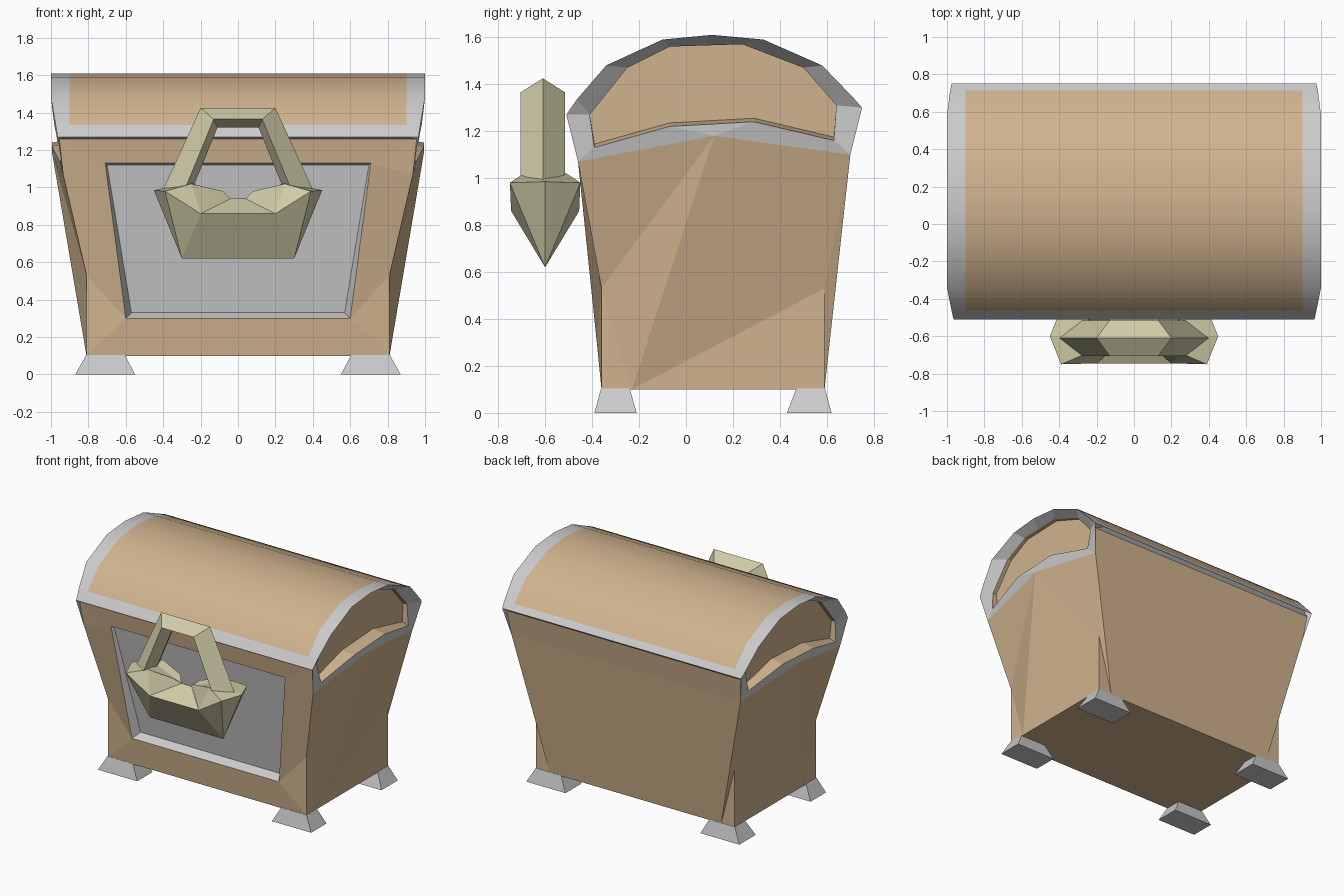
import bpy, bmesh, math

if "Cube" in bpy.data.objects:
    bpy.data.objects.remove(bpy.data.objects["Cube"])


def material(name, rgb):
    m = bpy.data.materials.new(name)
    m.diffuse_color = (*rgb, 1)
    m.use_nodes = True
    m.node_tree.nodes["Principled BSDF"].inputs["Base Color"].default_value = m.diffuse_color
    return m


WOOD = material("wood", (0.63, 0.45, 0.27))
BRASS = material("pale_brass", (0.63, 0.60, 0.39))
GREY = material("iron", (0.8, 0.8, 0.8))


class Part:
    """Collects faces by coordinate, welding shared corners."""

    def __init__(self, name, mats):
        self.name, self.mats = name, mats
        self.bm, self.cache = bmesh.new(), {}

    def vert(self, p):
        k = tuple(round(c, 4) for c in p)
        if k not in self.cache:
            self.cache[k] = self.bm.verts.new(k)
        return self.cache[k]

    def face(self, *pts, mat=0, smooth=False):
        vs = list(dict.fromkeys(self.vert(p) for p in pts))
        if len(vs) > 2:
            f = self.bm.faces.new(vs)
            f.material_index, f.smooth = mat, smooth

    def finish(self):
        bmesh.ops.recalc_face_normals(self.bm, faces=self.bm.faces)
        for e in self.bm.edges:
            if len(e.link_faces) == 2 and e.calc_face_angle(0) > math.radians(35):
                e.smooth = False
        me = bpy.data.meshes.new(self.name)
        self.bm.to_mesh(me)
        self.bm.free()
        for m in self.mats:
            me.materials.append(m)
        ob = bpy.data.objects.new(self.name, me)
        bpy.context.collection.objects.link(ob)
        return ob


def flip(p, s):
    return (p[0] * s, p[1], p[2])


# Shared corner points on the +x side
bot_f, bot_b = (.81, -.36, .1), (.81, .59, .1)
knee_f, knee_b = (.81, -.36, .53), (.81, .59, .53)
top_f, top_b, mid = (.935, -.46, 1.07), (.935, .70, 1.10), (.993, .12, 1.18)
lip_f, lip_b = (.955, -.485, 1.26), (.955, .725, 1.28)
foot_s, foot_b = (.81, -.23, .1), (.70, .59, .1)
rec0, rec1 = (.60, -.38, .30), (.71, -.466, 1.13)
pan0, pan1 = (.57, -.32, .33), (.70, -.445, 1.12)

# Flared body with a recessed front panel
body = Part("body", [WOOD, GREY])
for s in (1, -1):
    def tri(*pts, mat=0):
        body.face(*[flip(p, s) for p in pts], mat=mat)
    tri(bot_f, knee_f, foot_s)
    tri(knee_f, top_f, mid)
    tri(knee_f, mid, foot_s)
    tri(foot_s, mid, knee_b)
    tri(mid, top_b, knee_b)
    tri(foot_s, knee_b, bot_b)
    tri(foot_b, bot_b, knee_b)
    tri(foot_b, knee_b, top_b)
    tri(bot_f, knee_f, rec0)
    tri(knee_f, top_f, rec1, rec0)
    tri(top_f, lip_f, rec1)
    tri(rec0, rec1, pan1, pan0, mat=1)


def span(part, a, b, mat=0):
    part.face(flip(a, -1), a, b, flip(b, -1), mat=mat)


span(body, bot_f, rec0)
span(body, rec0, pan0, 1)
span(body, pan0, pan1, 1)
span(body, pan1, rec1, 1)
span(body, rec1, lip_f)
span(body, foot_b, top_b)
span(body, top_b, lip_b)
body.face(bot_f, foot_s, bot_b, foot_b, flip(foot_b, -1), flip(bot_b, -1),
          flip(foot_s, -1), flip(bot_f, -1))
body.finish()

# Arched lid with grey rims and recessed ends
arc = [(-.51, 1.27), (-.465, 1.335), (-.34, 1.48), (-.10, 1.59), (.11, 1.61),
       (.33, 1.59), (.58, 1.48), (.715, 1.34), (.75, 1.30)]
arc_x = [.965, .975, 1, 1, 1, 1, 1, .983, .975]
inner = [(-.41, 1.27), (-.41, 1.27), (-.25, 1.47), (-.07, 1.56), (.08, 1.565),
         (.24, 1.57), (.50, 1.47), (.64, 1.31), (.64, 1.31)]
low = [(.95, .63, 1.16), (.995, .29, 1.24), (.995, -.07, 1.22), (.95, -.39, 1.13)]

lid = Part("lid", [WOOD, GREY])
edge = [(x, y, z) for x, (y, z) in zip(arc_x, arc)]
for i in range(8):
    a, b = edge[i], edge[i + 1]
    a9, b9 = (.9, *a[1:]), (.9, *b[1:])
    lid.face(flip(a9, -1), a9, b9, flip(b9, -1), mat=0 if 0 < i < 7 else 1, smooth=True)
    for s in (1, -1):
        lid.face(*[flip(p, s) for p in (a9, a, b, b9)], mat=1, smooth=True)

outer = edge + [top_b, mid, mid, top_f]
ring = [(.93, y, z) for y, z in inner] + low
panel = [(.9, y, z) for y, z in inner] + [(.9, y, z + .015) for _, y, z in low]
n = len(outer)
for s in (1, -1):
    O, R, P = [[flip(p, s) for p in loop] for loop in (outer, ring, panel)]
    for i in range(n):
        j = (i + 1) % n
        lid.face(O[i], O[j], R[j], R[i], mat=1)
        lid.face(R[i], R[j], P[j], P[i])
    lid.face(*P)
    lid.face(O[0], O[-1], flip(lip_f, s), flip((.9, *arc[0]), s), mat=1)
    lid.face(O[8], O[9], flip(lip_b, s), flip((.9, *arc[8]), s), mat=1)
for lip, (y, z) in ((lip_f, arc[0]), (lip_b, arc[8])):
    span(lid, lip, (.9, y, z), 1)
lid.finish()


# Tapered feet
def foot(name, s, y0, y1, t0, t1):
    p = Part(name, [])
    b = [(.55, y0, 0), (.87, y0, 0), (.87, y1, 0), (.55, y1, 0)]
    t = [(.605, t0, .104), (.812, t0, .104), (.812, t1, .104), (.605, t1, .104)]
    b, t = [[flip(q, s) for q in loop] for loop in (b, t)]
    p.face(*b)
    p.face(*t)
    for i in range(4):
        j = (i + 1) % 4
        p.face(b[i], b[j], t[j], t[i])
    p.finish()


for side, s in (("right", 1), ("left", -1)):
    foot("front_foot_" + side, s, -.39, -.21, -.362, -.24)
    foot("back_foot_" + side, s, .43, .62, .47, .592)

# Faceted padlock body, mirrored left-right and front-back about its own centre
CY = -.60
lock = Part("padlock_body", [BRASS])
for s in (1, -1):
    for d in (1, -1):
        def q(x, dy, z):
            return (x * s, CY - dy * d, z)
        A, B, C, D = q(.2, .145, .86), q(.39, .15, .98), q(.45, 0, .985), q(.3, 0, .62)
        E, T, N = q(.25, .09, 1.02), q(.25, 0, 1.025), q(.04, 0, .94)
        M = q(.08, .04, .98)
        lock.face(A, B, D)
        lock.face(B, C, D)
        lock.face(A, B, E)
        lock.face(A, E, M, N)
        lock.face(E, T, N, M)
        lock.face(B, C, T, E)
        if s == 1:
            lock.face(A, D, flip(D, -1), flip(A, -1))
            lock.face(A, N, flip(N, -1), flip(A, -1))
lock.finish()

# Shackle: diamond section swept up, across and down
shackle = Part("padlock_shackle", [BRASS])
foot_sec = [(.40, -.61, .99), (.28, -.705, 1.0), (.24, -.61, 1.0), (.28, -.515, 1.0)]
top_sec = [(.20, -.61, 1.425), (.13, -.705, 1.365), (.11, -.61, 1.32), (.13, -.515, 1.365)]
path = [foot_sec, top_sec, [flip(p, -1) for p in top_sec], [flip(p, -1) for p in foot_sec]]
for a, b in zip(path, path[1:]):
    for i in range(4):
        j = (i + 1) % 4
        shackle.face(a[i], a[j], b[j], b[i])
shackle.face(*path[0])
shackle.face(*path[-1])
shackle.finish()
